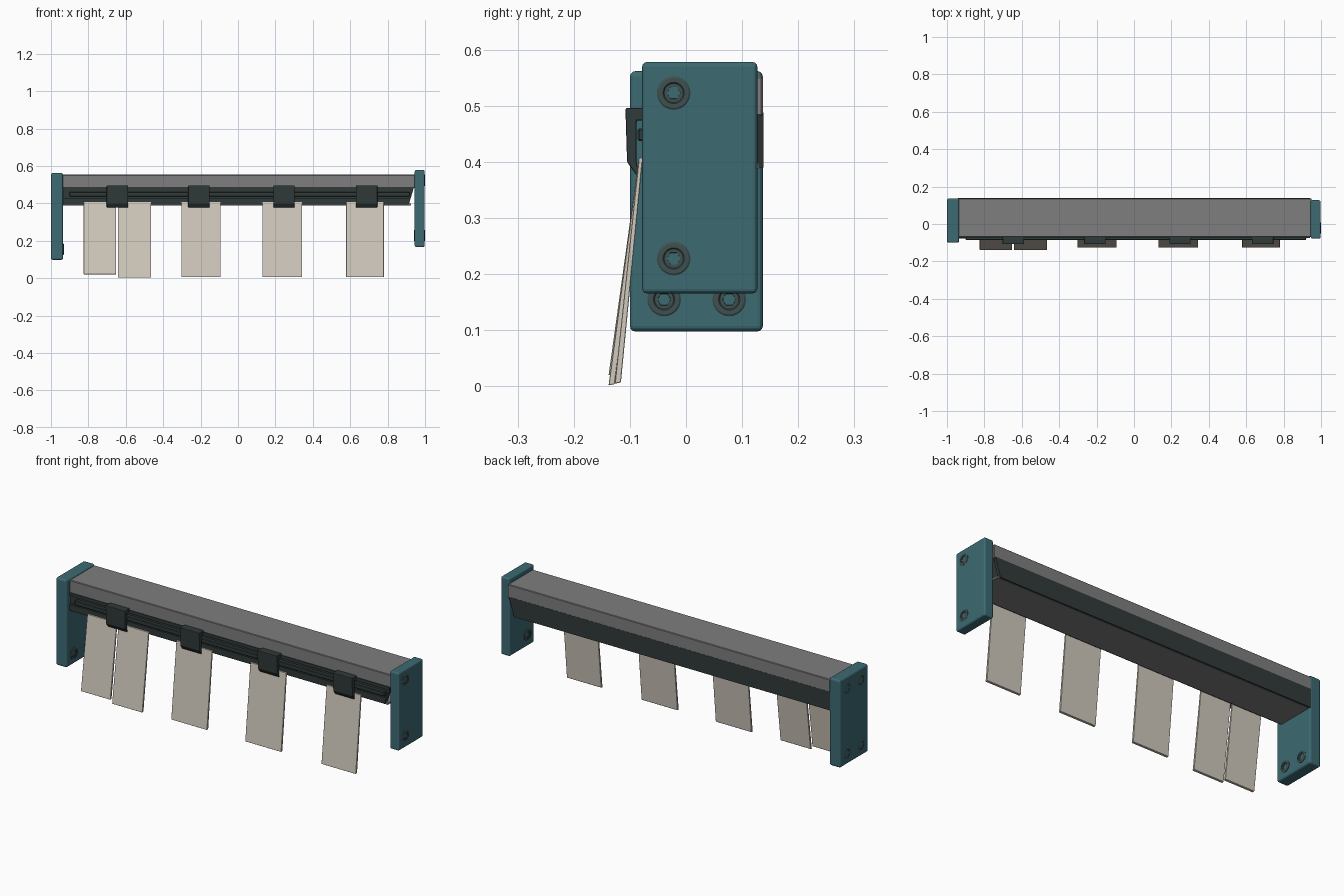
import bpy, bmesh, math
from mathutils import Vector, Matrix

if "Cube" in bpy.data.objects:
    bpy.data.objects.remove(bpy.data.objects["Cube"])


def material(name, rgb):
    m = bpy.data.materials.new(name)
    m.diffuse_color = (*rgb, 1)
    m.use_nodes = True
    m.node_tree.nodes["Principled BSDF"].inputs["Base Color"].default_value = m.diffuse_color
    return m


TEAL = material("teal plate", (0.045, 0.145, 0.17))
GREY = material("grey hood", (0.21, 0.21, 0.21))
DARK = material("dark rail", (0.03, 0.043, 0.042))
PAPER = material("paper", (0.64, 0.59, 0.51))
STEEL = material("screw steel", (0.05, 0.08, 0.08))


def finish(name, bm, mat, bevel=0.0, segments=2):
    bmesh.ops.recalc_face_normals(bm, faces=bm.faces[:])
    mesh = bpy.data.meshes.new(name)
    bm.to_mesh(mesh)
    bm.free()
    mesh.materials.append(mat)
    ob = bpy.data.objects.new(name, mesh)
    bpy.context.collection.objects.link(ob)
    if bevel:
        mod = ob.modifiers.new("Bevel", 'BEVEL')
        mod.width = bevel
        mod.segments = segments
        mod.limit_method = 'ANGLE'
    return ob


def prism(name, pts, along, mat, bevel=0.0, segments=2):
    """Extrude the 3D polygon pts along a vector."""
    bm = bmesh.new()
    f = bm.faces.new([bm.verts.new(p) for p in pts])
    r = bmesh.ops.extrude_face_region(bm, geom=[f])
    vs = [g for g in r["geom"] if isinstance(g, bmesh.types.BMVert)]
    bmesh.ops.translate(bm, verts=vs, vec=Vector(along))
    # extrude_face_region drops the source face when it is isolated; close it again
    edges = [e for e in bm.edges if e.is_boundary]
    if edges:
        bmesh.ops.holes_fill(bm, edges=edges, sides=0)
    return finish(name, bm, mat, bevel, segments)


def box(name, x, y, z, mat, bevel=0.0, segments=2):
    pts = [(x[0], y[0], z[0]), (x[0], y[1], z[0]), (x[0], y[1], z[1]), (x[0], y[0], z[1])]
    return prism(name, pts, (x[1] - x[0], 0, 0), mat, bevel, segments)


def screw(name, x, y, z, side):
    """Round head with a hexagonal socket, facing +x or -x."""
    bm = bmesh.new()
    rings = []
    for r, h in [(0.030, -0.004), (0.030, 0.002), (0.027, 0.004), (0.019, 0.004),
                 (0.017, 0.002), (0.012, 0.002), (0.011, -0.004)]:
        n = 24
        ring = []
        for i in range(n):
            a = 2 * math.pi * i / n
            k = r
            if r < 0.015:  # flatten to a hexagon
                k = r * math.cos(math.pi / 6) / math.cos(a % (math.pi / 3) - math.pi / 6)
            ring.append(bm.verts.new((x + side * h, y + k * math.cos(a), z + k * math.sin(a))))
        rings.append(ring)
    for a, b in zip(rings, rings[1:]):
        for i in range(24):
            j = (i + 1) % 24
            bm.faces.new((a[i], a[j], b[j], b[i]))
    bm.faces.new(rings[0])
    bm.faces.new(rings[-1])
    finish(name, bm, STEEL)


# End plates
box("left_end_plate", (-1, -0.935), (-0.10, 0.137), (0.098, 0.562), TEAL, 0.010, 3)
box("right_end_plate", (0.945, 0.998), (-0.078, 0.127), (0.166, 0.578), TEAL, 0.008, 3)

# Plate screws
for y in (-0.039, 0.077):
    screw("left_inner_screw", -0.935, y, 0.155, 1)
    for z in (0.155, 0.50):
        screw("left_outer_screw", -0.997, y, z, -1)
for z in (0.228, 0.523):
    screw("right_outer_screw", 0.997, -0.022, z, 1)
screw("right_inner_screw", 0.945, -0.022, 0.228, -1)

# Grey hood and bottom panel
box("hood", (-0.94, 0.95), (-0.070, 0.137), (0.482, 0.553), GREY, 0.003, 1)
box("bottom_panel", (-0.94, 0.925), (-0.066, 0.130), (0.388, 0.398), GREY)


# Side walls with a slanted right end
def wall(name, y0, y1, z0, z1):
    slant = lambda z: 0.912 + (z - 0.39) * 0.3
    pts = [(-0.94, y0, z0), (slant(z0), y0, z0), (slant(z1), y0, z1), (-0.94, y0, z1)]
    prism(name, pts, (0, y1 - y0, 0), DARK)


wall("front_wall", -0.066, -0.052, 0.392, 0.487)
wall("back_wall", 0.122, 0.138, 0.390, 0.488)

# Rails along the front wall
wall("front_lower_rail", -0.077, -0.064, 0.395, 0.428)
wall("front_upper_rail", -0.074, -0.064, 0.472, 0.488)
box("clip_bar", (-0.90, 0.92), (-0.086, -0.064), (0.437, 0.460), DARK, 0.003, 1)

# Hooked clips
hook = [(-0.064, 0.496), (-0.108, 0.496), (-0.105, 0.400), (-0.088, 0.376),
        (-0.084, 0.380), (-0.088, 0.400), (-0.088, 0.474), (-0.064, 0.474)]
for cx in (-0.645, -0.209, 0.246, 0.688):
    prism("clip", [(cx - 0.057, y, z) for y, z in hook], (0.114, 0, 0), DARK, 0.003, 2)

# Hanging paper strips, leaning forward: left, right, bottom height, bottom y
for x0, x1, zb, yb in [(-0.825, -0.652, 0.022, -0.127), (-0.642, -0.465, 0.004, -0.127),
                       (-0.303, -0.093, 0.007, -0.116), (0.131, 0.342, 0.007, -0.116),
                       (0.578, 0.780, 0.007, -0.116)]:
    prof = [(-0.077, 0.408), (yb, zb), (yb - 0.011, zb - 0.002), (-0.084, 0.408)]
    prism("paper_strip", [(x0, y, max(z, 0)) for y, z in prof], (x1 - x0, 0, 0), PAPER, 0.001, 1)
